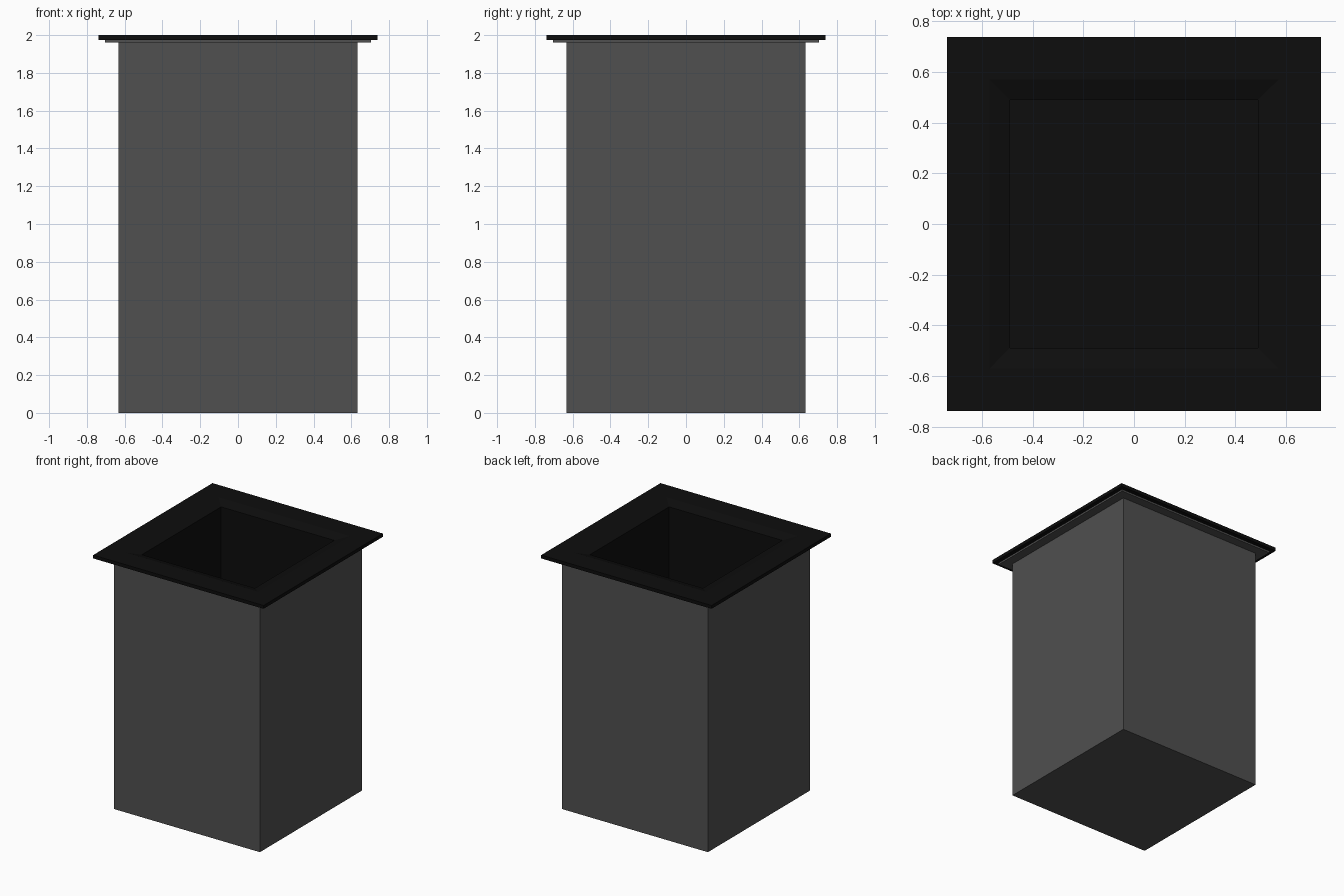
import bpy, bmesh

if "Cube" in bpy.data.objects:
    bpy.data.objects.remove(bpy.data.objects["Cube"])


def material(name, value):
    m = bpy.data.materials.new(name)
    m.diffuse_color = (value, value, value, 1)
    m.use_nodes = True
    m.node_tree.nodes["Principled BSDF"].inputs["Base Color"].default_value = m.diffuse_color
    return m


def square_loft(name, rings, mat, cap_start=False, cap_end=False, closed=False):
    """Skin a stack of square rings, each given as (half width, height)."""
    bm = bmesh.new()
    loops = [[bm.verts.new((sx * h, sy * h, z))
              for sx, sy in ((-1, -1), (1, -1), (1, 1), (-1, 1))]
             for h, z in rings]
    pairs = list(zip(loops, loops[1:]))
    if closed:
        pairs.append((loops[-1], loops[0]))
    for a, b in pairs:
        for i in range(4):
            j = (i + 1) % 4
            bm.faces.new((a[i], a[j], b[j], b[i]))
    if cap_start:
        bm.faces.new(loops[0][::-1])
    if cap_end:
        bm.faces.new(loops[-1])
    bmesh.ops.recalc_face_normals(bm, faces=bm.faces)
    mesh = bpy.data.meshes.new(name)
    bm.to_mesh(mesh)
    bm.free()
    mesh.materials.append(mat)
    obj = bpy.data.objects.new(name, mesh)
    bpy.context.collection.objects.link(obj)
    return obj


grey = material("dark_grey", 0.08)
black = material("black", 0.004)

# Outer box with its stepped lip under the rim
square_loft("outer_body",
            [(0.633, 0), (0.633, 1.96), (0.705, 1.96), (0.705, 1.975),
             (0.50, 1.975), (0.50, 0.05)],
            grey, cap_start=True, cap_end=True)

# Overhanging rim that slopes down into the opening, then the deep liner
square_loft("rim_and_liner",
            [(0.50, 1.974), (0.738, 1.974), (0.738, 2.0), (0.57, 2.0),
             (0.49, 1.975), (0.49, 0.06)],
            black, cap_end=True)
